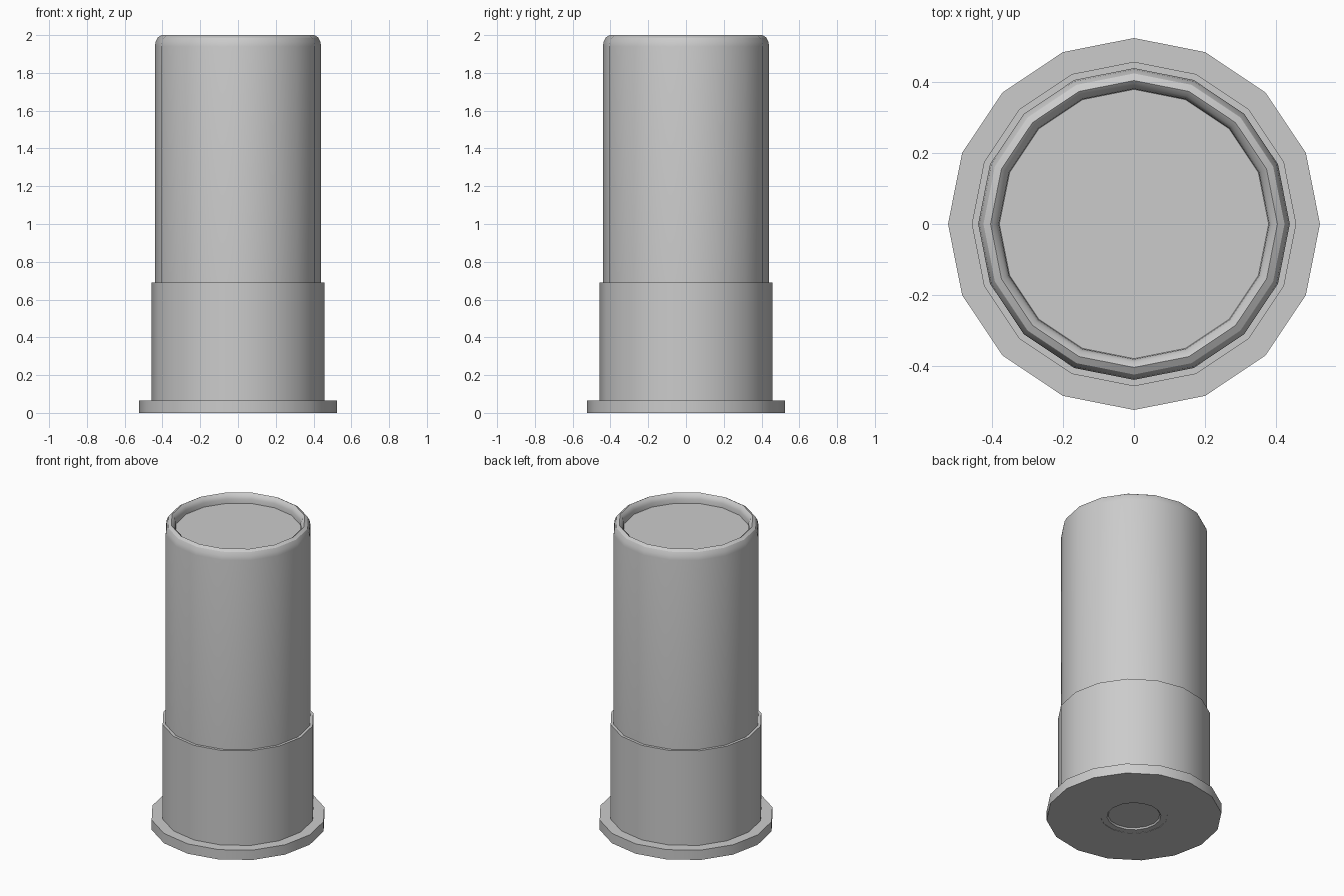
import bpy, bmesh, math

if "Cube" in bpy.data.objects:
    bpy.data.objects.remove(bpy.data.objects["Cube"])

SIDES = 16


def lathe(name, profile):
    """Revolve (radius, z) points about z; a point with radius 0 closes with a flat cap."""
    bm = bmesh.new()
    rings = []
    cap_rings = []
    for i, (r, z) in enumerate(profile):
        if r == 0:
            cap_rings.append(1 if i == 0 else i - 1)
            continue
        rings.append([bm.verts.new((r * math.cos(2 * math.pi * k / SIDES),
                                    r * math.sin(2 * math.pi * k / SIDES), z))
                      for k in range(SIDES)])
    for a, b in zip(rings, rings[1:]):
        for k in range(SIDES):
            n = (k + 1) % SIDES
            bm.faces.new((a[k], a[n], b[n], b[k]))
    if profile[0][0] == 0:
        bm.faces.new(rings[0][::-1])
    if profile[-1][0] == 0:
        bm.faces.new(rings[-1])
    mesh = bpy.data.meshes.new(name)
    bm.to_mesh(mesh)
    bm.free()
    ob = bpy.data.objects.new(name, mesh)
    bpy.context.collection.objects.link(ob)
    bpy.ops.object.select_all(action='DESELECT')
    ob.select_set(True)
    bpy.context.view_layer.objects.active = ob
    bpy.ops.object.shade_smooth_by_angle(angle=math.radians(32))
    return ob


# Metal head: flat underside with primer opening, rim flange, sleeve and top lip
lathe("metal_head", [(0.20, 0.012), (0.20, 0.0), (0.525, 0.0), (0.525, 0.065),
                     (0.458, 0.065), (0.458, 0.69), (0.438, 0.69)])

# Primer: collar ring and shallow recessed centre
lathe("primer", [(0, 0.012), (0.155, 0.012), (0.162, 0.002), (0.20, 0.002), (0.20, 0.012)])

# Hull tube: straight wall, rolled mouth and sunken closing disc
lathe("hull", [(0.44, 0.67), (0.44, 1.94), (0.436, 1.965), (0.425, 1.988),
               (0.405, 2.0), (0.39, 1.988), (0.382, 1.967), (0.38, 1.94), (0, 1.94)])

# Consistent outward normals follow from the profile direction, bottom to top
